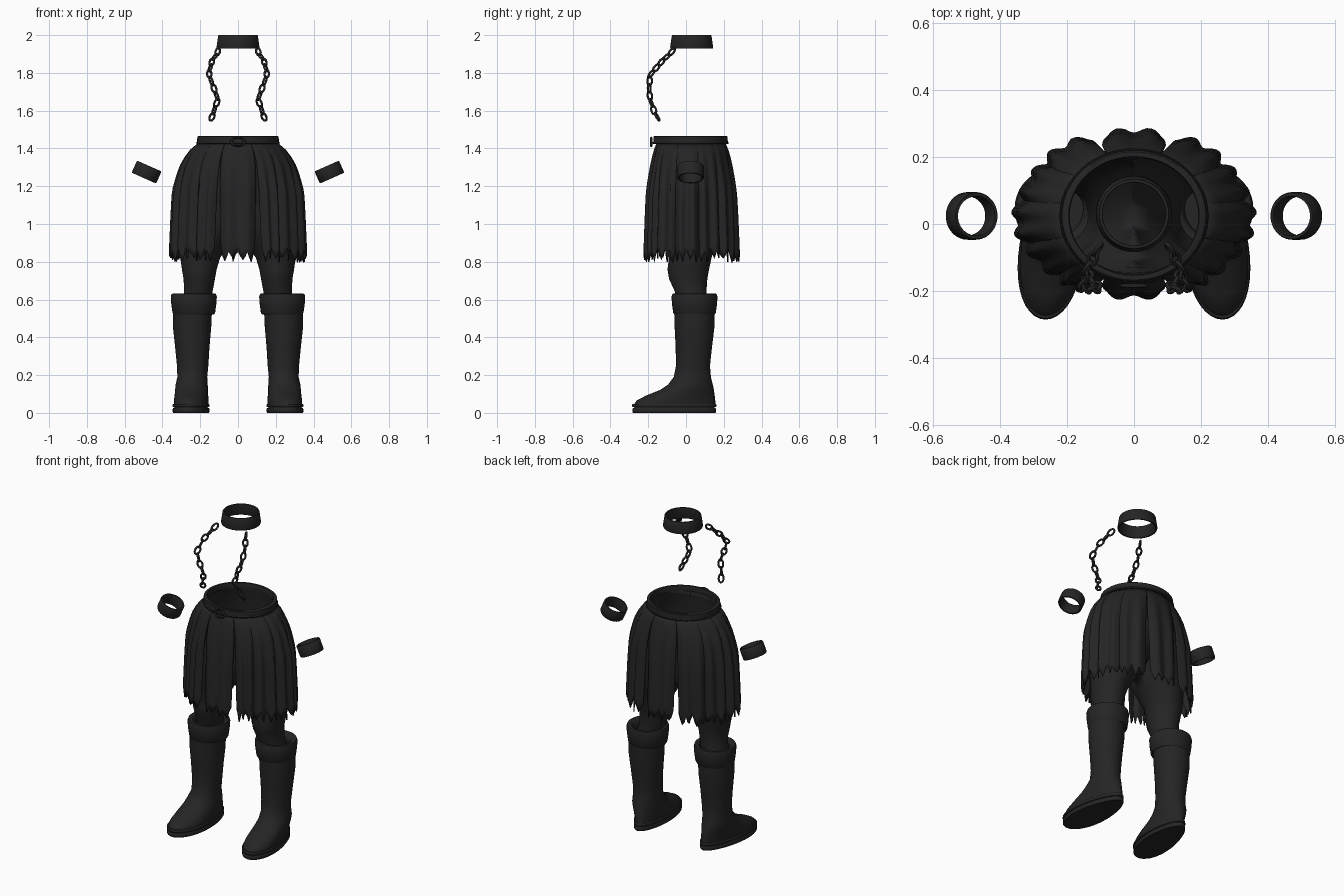
import bpy, bmesh, random
from math import sin, cos, pi, radians
from mathutils import Vector, Matrix

random.seed(4)
cube = bpy.data.objects.get("Cube")
if cube:
    bpy.data.objects.remove(cube)

mat = bpy.data.materials.new("charcoal")
mat.use_nodes = True
COLOR = (0.018, 0.018, 0.018, 1)
mat.diffuse_color = COLOR
mat.node_tree.nodes["Principled BSDF"].inputs["Base Color"].default_value = COLOR


def finish(name, bm, mirror=False, thick=0, angle=40):
    bmesh.ops.recalc_face_normals(bm, faces=bm.faces)
    me = bpy.data.meshes.new(name)
    bm.to_mesh(me)
    bm.free()
    me.materials.append(mat)
    ob = bpy.data.objects.new(name, me)
    bpy.context.collection.objects.link(ob)
    if mirror:
        mod = ob.modifiers.new("mirror", 'MIRROR')
        mod.merge_threshold = 0.002
    if thick:
        mod = ob.modifiers.new("thickness", 'SOLIDIFY')
        mod.thickness = thick
    bpy.ops.object.select_all(action='DESELECT')
    ob.select_set(True)
    bpy.context.view_layer.objects.active = ob
    bpy.ops.object.shade_smooth_by_angle(angle=radians(angle))
    return ob


def loft(bm, rings, closed=False, cap=False):
    rows = [[bm.verts.new(p) for p in r] for r in rings]
    pairs = list(zip(rows, rows[1:])) + ([(rows[-1], rows[0])] if closed else [])
    for a, b in pairs:
        n = len(a)
        for i in range(n):
            j = (i + 1) % n
            bm.faces.new((a[i], a[j], b[j], b[i]))
    if cap:
        bm.faces.new(rows[0])
        bm.faces.new(rows[-1])


def oval(z, cx, rx, front, back, heel=0.0, toe_out=0.0, n=40):
    """Ring spanning front..back in y, narrowed at the heel, swung out at the toe."""
    pts = []
    for i in range(n):
        a = 2 * pi * i / n
        s = sin(a)
        w = rx * (1 - heel * (s + 1) / 2)
        pts.append(Vector((cx + w * cos(a) - toe_out * s, (front + back) / 2 + (back - front) / 2 * s, z)))
    return pts


def band(name, profile, matrix, mirror=False, squash=1.0):
    """Closed hoop from an (r, z) profile."""
    bm = bmesh.new()
    loft(bm, [oval(z, 0, r, -r * squash, r * squash, n=48) for r, z in profile], closed=True)
    bm.transform(matrix)
    finish(name, bm, mirror)


# Neck collar and wrist cuffs
band("neck_collar", [(0.112, 0), (0.114, 0.006), (0.105, 0.068), (0.103, 0.071), (0.095, 0.071),
                     (0.094, 0.066), (0.102, 0.005), (0.104, 0)], Matrix.Translation((0, 0.03, 1.929)))
tilt = Matrix.Translation((0.484, 0.024, 1.275)) @ Matrix.Rotation(radians(-24), 4, 'Y')
band("wrist_cuffs", [(0.068, -0.035), (0.071, -0.03), (0.071, 0.03), (0.068, 0.035), (0.06, 0.035),
                     (0.058, 0.03), (0.058, -0.03), (0.06, -0.035)], tilt, True)

# Hanging chains of alternating links
path = [Vector(p) for p in ((0.1, -0.062, 1.925), (0.143, -0.138, 1.85), (0.153, -0.188, 1.79), (0.132, -0.196, 1.73),
                            (0.106, -0.19, 1.66), (0.127, -0.17, 1.6), (0.143, -0.143, 1.55))]


def along(t):
    lens = [(b - a).length for a, b in zip(path, path[1:])]
    d = t * sum(lens)
    for k, length in enumerate(lens):
        if d <= length or k == len(lens) - 1:
            return path[k].lerp(path[k + 1], d / length), (path[k + 1] - path[k]).normalized()
        d -= length


bm = bmesh.new()
LINKS = 11
for k in range(LINKS):
    pos, t = along((k + 0.5) / LINKS)
    side = t.cross(Vector((0, 1, 0))).normalized()
    if k % 2:
        side = t.cross(side)
    side = Matrix.Rotation(radians(30), 3, t) @ side
    nor = t.cross(side)
    rings = []
    for i in range(16):
        a = 2 * pi * i / 16
        out = t * cos(a) + side * sin(a)
        mid = pos + t * 0.024 * cos(a) + side * 0.014 * sin(a)
        rings.append([mid + 0.006 * (out * cos(b) + nor * sin(b)) for b in (2 * pi * j / 8 for j in range(8))])
    loft(bm, rings, closed=True)
finish("neck_chains", bm, True, angle=60)

# Waistband: main strip, lower piping and a ring buckle
waist = Matrix.Translation((0, 0.024, 1.43))
band("waistband", [(0.213, 0), (0.217, 0.004), (0.215, 0.032), (0.21, 0.036), (0.195, 0.036),
                   (0.192, 0.03), (0.195, 0)], waist, squash=0.91)
band("waistband_piping", [(0.219, -0.006), (0.222, 0), (0.219, 0.005), (0.21, 0.005), (0.21, -0.006)], waist, squash=0.91)
bpy.ops.mesh.primitive_torus_add(major_radius=0.03, minor_radius=0.006, major_segments=24, minor_segments=8,
                                 location=(0, -0.184, 1.435), rotation=(pi / 2, 0, 0))
buckle = bpy.context.object
buckle.name = "belt_ring"
buckle.scale = (1.15, 0.75, 1)
buckle.data.materials.append(mat)
bpy.ops.object.shade_smooth()

# Skirt: overlapping pleated panels with a torn hem
SHAPE = [(1.435, 0.205, 0.178, 0.183), (1.38, 0.265, 0.198, 0.205), (1.3, 0.302, 0.212, 0.22), (1.2, 0.322, 0.224, 0.232),
         (1.05, 0.33, 0.23, 0.24), (0.9, 0.336, 0.235, 0.246), (0.78, 0.34, 0.238, 0.25)]


def skirt_size(z):
    for a, b in zip(SHAPE, SHAPE[1:]):
        if z >= b[0]:
            f = (a[0] - z) / (a[0] - b[0])
            return [p + (q - p) * f for p, q in zip(a[1:], b[1:])]
    return SHAPE[-1][1:]


edges = [-109, -71, -50, -20, 10, 40, 71, 109, 140, 170, 200, 230, 251]
slits = {-109, -71, 71, 109, 251}
bm = bmesh.new()
COLS, ROWS = 16, 14
for k, (lo, hi) in enumerate(zip(edges, edges[1:])):
    grid = []
    hem = []
    for c in range(COLS + 1):
        tooth = 0.808 if c % 4 == 2 else 0.865 if c % 4 == 0 else 0.838
        hem.append(tooth + random.uniform(-0.014, 0.014))
    for r in range(ROWS + 1):
        f = r / ROWS
        row = []
        for c in range(COLS + 1):
            u = c / COLS
            z = 1.435 + (hem[c] - 1.435) * f
            left = lo + (2.8 * f if lo in slits else -1.5)
            right = hi - (2.8 * f if hi in slits else -1.5)
            a = radians(left + (right - left) * u)
            rx, front, back = skirt_size(z)
            wave = 0.011 * cos(4 * pi * (u - 0.25)) + 0.012 * sin(pi * u) + 0.006 * (k % 2)
            g = 1 + wave * min(1, 2 * f) / 0.3
            ry = back if sin(a) > 0 else front
            row.append(bm.verts.new((rx * g * cos(a), 0.024 + ry * g * sin(a), z)))
        grid.append(row)
    for a, b in zip(grid, grid[1:]):
        for c in range(COLS):
            bm.faces.new((a[c], a[c + 1], b[c + 1], b[c]))
finish("skirt_panels", bm, thick=0.007, angle=50)

# Trousers: half loft trimmed at the centre plane, mirrored
bm = bmesh.new()
rows = [(1.44, 0, 0.197, -0.155, 0.2), (1.35, 0.02, 0.22, -0.165, 0.21), (1.2, 0.06, 0.22, -0.165, 0.215),
        (1.05, 0.11, 0.175, -0.15, 0.2), (0.96, 0.145, 0.147, -0.13, 0.18), (0.9, 0.175, 0.13, -0.115, 0.16),
        (0.82, 0.2, 0.105, -0.09, 0.135), (0.76, 0.205, 0.092, -0.098, 0.122), (0.71, 0.205, 0.083, -0.09, 0.113),
        (0.64, 0.21, 0.075, -0.058, 0.108), (0.58, 0.225, 0.08, -0.05, 0.11)]
loft(bm, [oval(*r) for r in rows])
for v in bm.verts:
    v.co.x = max(v.co.x, 0)
bmesh.ops.delete(bm, geom=[f for f in bm.faces if all(v.co.x < 1e-5 for v in f.verts)], context='FACES')
bmesh.ops.remove_doubles(bm, verts=bm.verts, dist=1e-4)
finish("trousers", bm, True, angle=60)

# Boots: shaft and foot
bm = bmesh.new()
rows = [(0.045, 0.245, 0.105, -0.275, 0.155, 0.3, 0.018), (0.065, 0.245, 0.105, -0.262, 0.155, 0.3, 0.017),
        (0.09, 0.245, 0.1, -0.215, 0.152, 0.25, 0.013), (0.12, 0.245, 0.096, -0.14, 0.148, 0.2, 0.008),
        (0.15, 0.245, 0.09, -0.095, 0.142, 0.12, 0.004), (0.19, 0.242, 0.081, -0.065, 0.132, 0.05, 0),
        (0.25, 0.24, 0.083, -0.053, 0.127), (0.35, 0.242, 0.091, -0.055, 0.138), (0.45, 0.243, 0.101, -0.06, 0.15),
        (0.56, 0.24, 0.103, -0.06, 0.15)]
loft(bm, [oval(*r) for r in rows], cap=True)
finish("boots", bm, True, angle=60)

# Soles with a groove below the welt
bm = bmesh.new()
for z, h, g in ((0, 0.026, 0.0), (0.022, 0.01, -0.008), (0.03, 0.018, 0.001)):
    loft(bm, [oval(z + dz, 0.246, 0.11 + g - i, -0.284 - g + i, 0.16 + g - i, 0.28, 0.018)
              for dz, i in ((0, 0.004), (0.005, 0), (h - 0.005, 0), (h, 0.004))], cap=True)
finish("soles", bm, True)

# Folded boot tops
bm = bmesh.new()
fold = [(0.525, 0.102), (0.522, 0.108), (0.53, 0.113), (0.575, 0.119), (0.615, 0.122), (0.63, 0.117),
        (0.633, 0.105), (0.625, 0.09), (0.59, 0.082)]
loft(bm, [oval(z, 0.234, r, 0.045 - r, 0.045 + r) for z, r in fold], closed=True)
finish("boot_cuffs", bm, True, angle=50)
